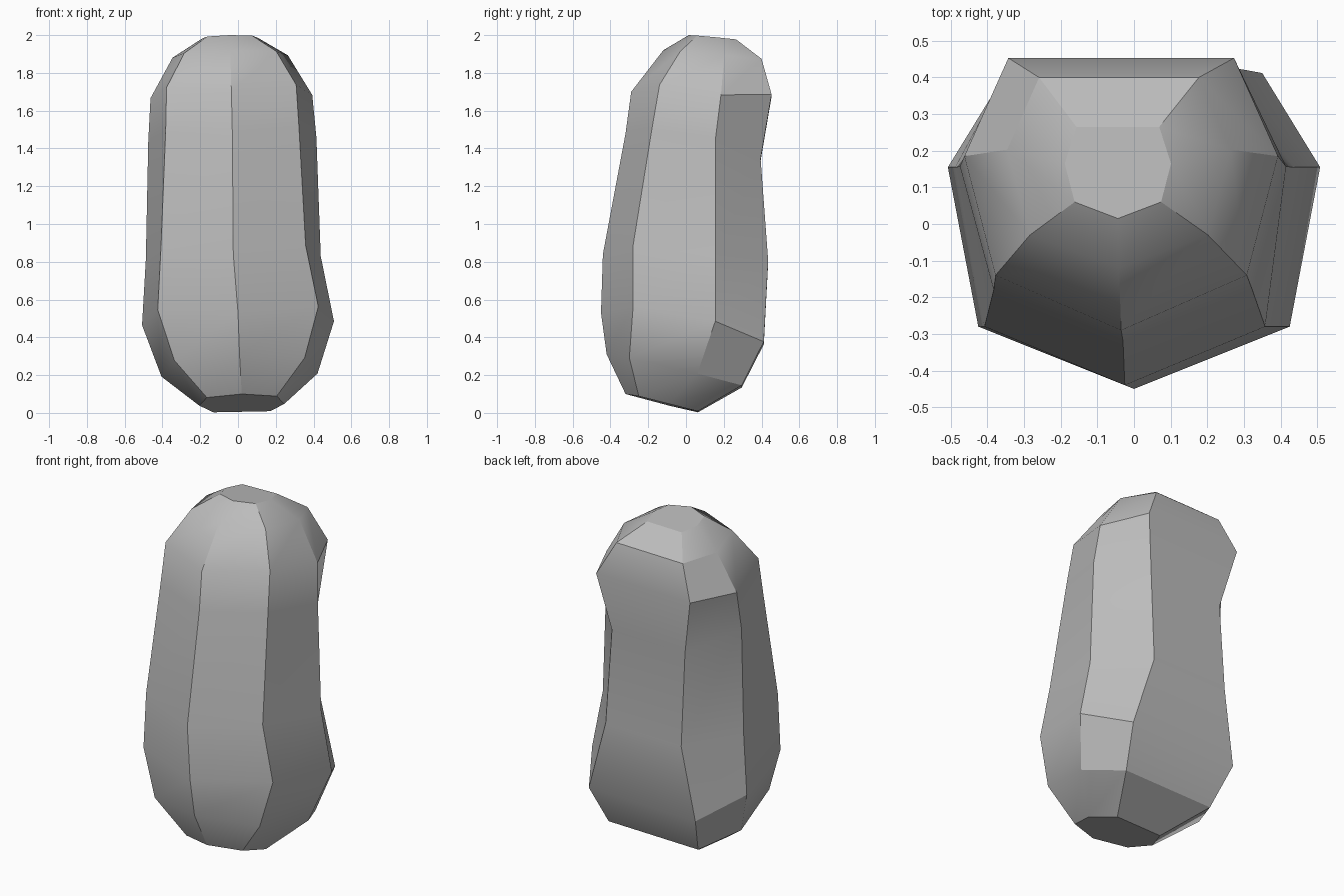
import bpy
import bmesh
import math

default_cube = bpy.data.objects.get("Cube")
if default_cube:
    bpy.data.objects.remove(default_cube, do_unlink=True)


def make_material(name, linear_value):
    """Plain grey material, same in the viewport and in a render."""
    material = bpy.data.materials.new(name)
    colour = (linear_value, linear_value, linear_value, 1.0)
    material.use_nodes = True
    material.diffuse_color = colour
    material.node_tree.nodes["Principled BSDF"].inputs["Base Color"].default_value = colour
    return material


# Sideways lean of the boulder, one value per ring from bottom to top
lean = [.02, .008, 0, -.025, -.03, -.035, -.041, -.044]
side_tilt = 0.02

# Ridge profiles, bottom to top: (half width, depth, height)
front_ridge = [(0, -.32, .1), (0, -.42, .31), (0, -.45, .53), (0, -.44, .84),
               (0, -.32, 1.48), (0, -.29, 1.7), (0, -.12, 1.92), (0, .015, 2)]
front_side_ridge = [(.185, -.25, .085), (.345, -.3, .285), (.425, -.28, .555), (.383, -.28, .88),
                    (.353, -.18, 1.5), (.343, -.14, 1.73), (.243, -.03, 1.91), (.118, .06, 1.995)]
side_ridge = [(.225, -.09, .043), (.413, .06, .2), (.508, .155, .475), (.463, .155, .82),
              (.445, .157, 1.45), (.428, .185, 1.675), (.305, .203, 1.887), (.145, .165, 1.985)]
back_ridge = [(.15, .063, .006), (.294, .295, .14), (.35, .412, .37), (.248, .435, .8),
              (.24, .395, 1.34), (.308, .453, 1.68), (.218, .4, 1.87), (.113, .265, 1.975)]


def ridge_vertices(bm, profile, side):
    """Place one ridge on the given side, following the lean and tilt."""
    vertices = []
    for shift, (width, depth, height) in zip(lean, profile):
        x = side * width
        vertices.append(bm.verts.new((x + shift, depth, height + side_tilt * x)))
    return vertices


# Walk round the boulder: front, left side, back, then the mirrored side
bm = bmesh.new()
side_profiles = [front_side_ridge, side_ridge, back_ridge]
columns = [ridge_vertices(bm, front_ridge, 0)]
columns += [ridge_vertices(bm, profile, 1) for profile in side_profiles]
columns += [ridge_vertices(bm, profile, -1) for profile in reversed(side_profiles)]

# Walls between neighbouring ridges
for index, column in enumerate(columns):
    neighbour = columns[(index + 1) % len(columns)]
    for level in range(len(lean) - 1):
        bm.faces.new((column[level], neighbour[level],
                      neighbour[level + 1], column[level + 1]))

# Flat caps at the bottom and the top
bm.faces.new([column[0] for column in reversed(columns)])
bm.faces.new([column[-1] for column in columns])
bmesh.ops.recalc_face_normals(bm, faces=bm.faces)

mesh = bpy.data.meshes.new("boulder")
bm.to_mesh(mesh)
bm.free()
boulder = bpy.data.objects.new("boulder", mesh)
bpy.context.collection.objects.link(boulder)
mesh.materials.append(make_material("stone grey", 0.5))

# Soft shading along each wall, crisp ridges
bpy.ops.object.select_all(action="DESELECT")
boulder.select_set(True)
bpy.context.view_layer.objects.active = boulder
bpy.ops.object.shade_smooth_by_angle(angle=math.radians(30))
